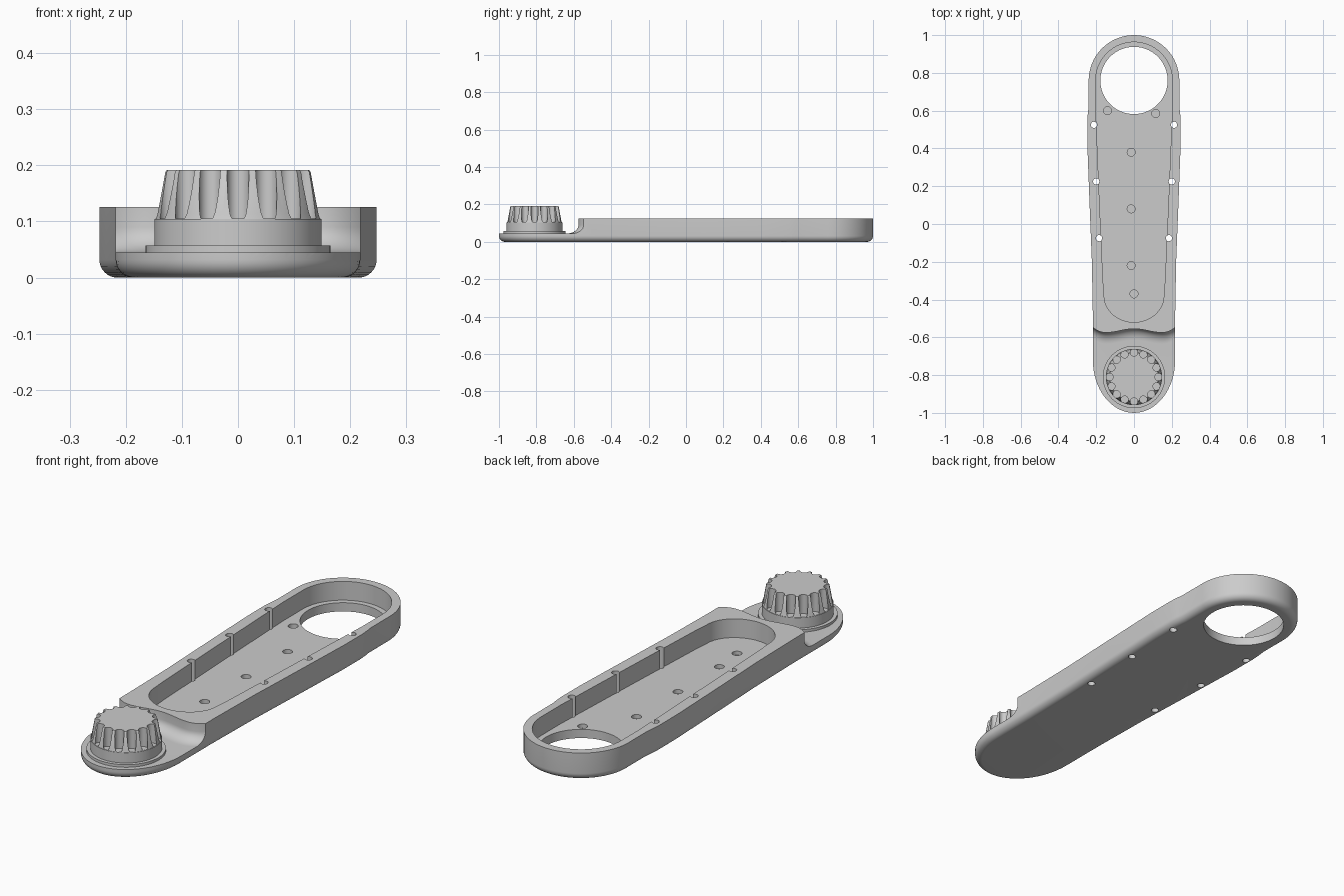
import bpy, bmesh
from math import sin, cos, pi, radians
from mathutils import Vector

cube = bpy.data.objects.get("Cube")
if cube:
    bpy.data.objects.remove(cube)

grey = bpy.data.materials.new("plain grey")
grey.use_nodes = True
GREY = (0.6, 0.6, 0.6, 1)
grey.diffuse_color = GREY
grey.node_tree.nodes["Principled BSDF"].inputs["Base Color"].default_value = GREY


def finish(name, bm):
    bmesh.ops.recalc_face_normals(bm, faces=bm.faces)
    mesh = bpy.data.meshes.new(name)
    bm.to_mesh(mesh)
    bm.free()
    mesh.materials.append(grey)
    obj = bpy.data.objects.new(name, mesh)
    bpy.context.collection.objects.link(obj)
    return obj


def loft(name, rings):
    """Skin a list of equal rings and cap both ends."""
    bm = bmesh.new()
    loops = [[bm.verts.new(p) for p in ring] for ring in rings]
    n = len(loops[0])
    for a, b in zip(loops, loops[1:]):
        for i in range(n):
            j = (i + 1) % n
            bm.faces.new((a[i], a[j], b[j], b[i]))
    bm.faces.new(loops[0])
    bm.faces.new(loops[-1])
    return finish(name, bm)


def rods(name, spots, radius, low, high, sides=24):
    """Upright cylinders at a list of x, y spots."""
    bm = bmesh.new()
    for x, y in spots:
        made = bmesh.ops.create_cone(bm, cap_ends=True, segments=sides, radius1=radius,
                                     radius2=radius, depth=high - low)
        bmesh.ops.translate(bm, verts=made["verts"], vec=(x, y, (low + high) / 2))
    return finish(name, bm)


def turned(name, centre, profile, sides=96):
    """Stack of circles from (radius, z) pairs."""
    return loft(name, [[(centre[0] + r * cos(2 * pi * i / sides),
                         centre[1] + r * sin(2 * pi * i / sides), z)
                        for i in range(sides)] for r, z in profile])


def carve(obj, cutters):
    for cutter in cutters:
        mod = obj.modifiers.new("cut", "BOOLEAN")
        mod.operation = "DIFFERENCE"
        mod.solver = "EXACT"
        mod.object = cutter
    graph = bpy.context.evaluated_depsgraph_get()
    mesh = bpy.data.meshes.new_from_object(obj.evaluated_get(graph))
    obj.modifiers.clear()
    obj.data = mesh
    for cutter in cutters:
        bpy.data.objects.remove(cutter)


def outline(back_r, sides, front_a, front_b, front_y, steps=32):
    """Closed plan: round back end, symmetrical sides, elliptical front end."""
    back = [(back_r * cos(pi * i / steps), HOLE[1] + back_r * sin(pi * i / steps))
            for i in range(steps + 1)]
    front = [(-front_a * cos(pi * i / steps), front_y - front_b * sin(pi * i / steps))
             for i in range(steps + 1)]
    return back + [(-x, y) for x, y in sides] + front + list(reversed(sides))


def inset(points, d):
    result = []
    n = len(points)
    for i, p in enumerate(points):
        along = (Vector(points[(i + 1) % n]) - Vector(points[i - 1])).normalized()
        result.append((p[0] - along.y * d, p[1] + along.x * d))
    return result


HOLE = (0, 0.76)
KNOB = (0, -0.81)
TOP, LEDGE, FLOOR, ROUND = 0.126, 0.045, 0.04, 0.032

# Arm body with a rounded lower edge, built upward from the flat underside
plan = outline(0.24, [(0.24, 0.62), (0.244, 0.59), (0.247, 0.55), (0.247, 0.42), (0.235, 0.1),
                      (0.223, -0.2), (0.218, -0.48)], 0.218, 0.28, -0.72)
rings = []
for k in range(9):
    t = pi / 2 * k / 8
    rings.append([(x, y, ROUND * (1 - cos(t))) for x, y in inset(plan, ROUND * (1 - sin(t)))])
rings.append([(x, y, TOP) for x, y in plan])
body = loft("arm_body", rings)

# Cutter for the lowered front, with a wavy wall and a fillet at its foot
sections = []
for i in range(49):
    x = -0.3 + 0.0125 * i
    a = abs(x)
    y = -0.565 + 0.01 * cos(pi * a / 0.15) if a < 0.15 else -0.575 + 6 * (a - 0.15) ** 2
    fillet = [(x, y - 0.06 * (1 - sin(t)), LEDGE + 0.045 * (1 - cos(t)))
              for t in [pi / 2 * k / 8 for k in range(9)]]
    sections.append([(x, -1.3, LEDGE)] + fillet + [(x, y, 0.3), (x, -1.3, 0.3)])
front_cut = loft("front_cut", sections)

# Cutters for the tray, the large opening and the small holes
tray = outline(0.203, [(0.203, 0.62), (0.183, 0.13), (0.164, -0.3)], 0.158, 0.14, -0.38)
pocket = loft("pocket_cut", [[(x, y, z) for x, y in tray] for z in (FLOOR, 0.3)])
opening = rods("opening_cut", [HOLE], 0.178, -0.1, 0.2, 96)
screws = rods("screw_cut", [(s * x, y) for s in (-1, 1) for x, y in
                            ((0.212, 0.525), (0.2, 0.225), (0.185, -0.075))], 0.0165, -0.1, 0.3)
dimples = rods("dimple_cut", [(-0.14, 0.6), (0.115, 0.585), (-0.015, 0.38), (-0.015, 0.08),
                              (-0.015, -0.22), (0, -0.37)], 0.021, FLOOR - 0.018, 0.06)
carve(body, [front_cut, pocket, opening, screws, dimples])

# Knob: stepped base and a tapered, fluted grip
base = turned("knob_base", KNOB, [(0.165, 0.04), (0.165, 0.057), (0.149, 0.057), (0.149, 0.104)])
grip = turned("knob_grip", KNOB, [(0.148, 0.1), (0.144, 0.114), (0.131, 0.188), (0.128, 0.192)])
flutes = rods("flute_cut", [(KNOB[0] + 0.13 * sin(2 * pi * i / 16),
                             KNOB[1] + 0.13 * cos(2 * pi * i / 16)) for i in range(16)],
              0.0195, 0.105, 0.3)
carve(grip, [flutes])

for obj in (body, base, grip):
    bpy.ops.object.select_all(action="DESELECT")
    obj.select_set(True)
    bpy.context.view_layer.objects.active = obj
    bpy.ops.object.shade_smooth_by_angle(angle=radians(30))
